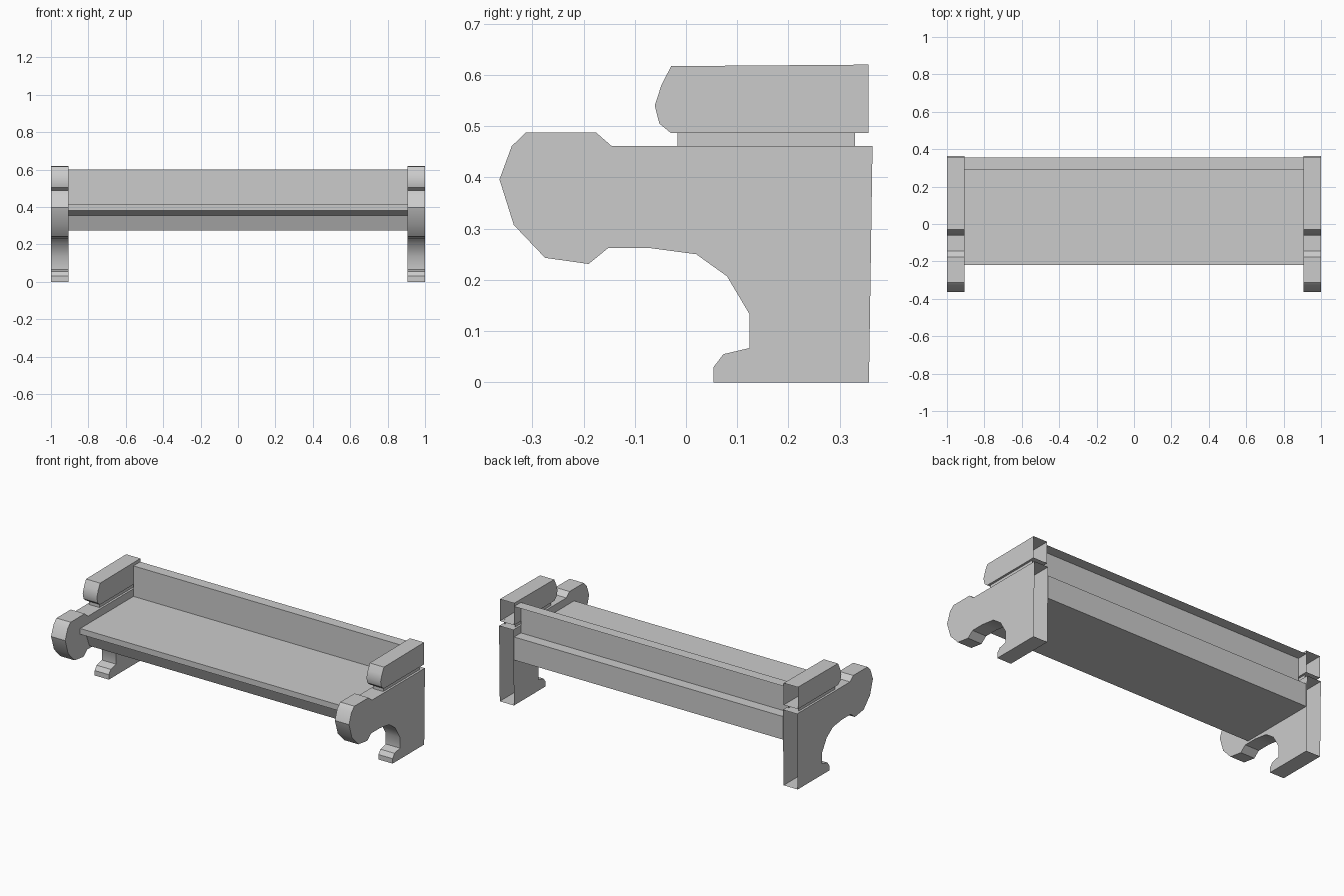
import bpy, bmesh, math

if "Cube" in bpy.data.objects:
    bpy.data.objects.remove(bpy.data.objects["Cube"])

def prism(name, pts, x0, x1, skip=(), caps=True, mirror=False):
    """Extrude a (y, z) outline along x; edges listed in skip stay open."""
    bm = bmesh.new()
    a = [bm.verts.new((x0, y, z)) for y, z in pts]
    b = [bm.verts.new((x1, y, z)) for y, z in pts]
    n = len(pts)
    for i in range(n):
        if i not in skip:
            j = (i + 1) % n
            bm.faces.new((a[i], a[j], b[j], b[i]))
    if caps:
        bm.faces.new(a[::-1])
        bm.faces.new(b)
    # outlines run clockwise seen from +x or not: fix by signed area
    area = sum(pts[i][0] * pts[(i + 1) % n][1] - pts[(i + 1) % n][0] * pts[i][1]
               for i in range(n))
    if area < 0:
        bmesh.ops.reverse_faces(bm, faces=bm.faces[:])
    me = bpy.data.meshes.new(name)
    bm.to_mesh(me)
    bm.free()
    ob = bpy.data.objects.new(name, me)
    bpy.context.collection.objects.link(ob)
    if mirror:
        m = ob.modifiers.new("Mirror", 'MIRROR')
        m.use_axis = (True, False, False)
        m.use_mirror_merge = False
    bpy.ops.object.select_all(action='DESELECT')
    ob.select_set(True)
    bpy.context.view_layer.objects.active = ob
    bpy.ops.object.shade_smooth_by_angle(angle=math.radians(35))
    return ob

# carved end panels, open at the back
panel = [(.357, 0), (.054, 0), (.054, .03), (.073, .055), (.124, .067),
         (.124, .133), (.08, .207), (.02, .25), (-.07, .262), (-.152, .262),
         (-.19, .231), (-.275, .243), (-.336, .307), (-.364, .396),
         (-.34, .461), (-.312, .488), (-.176, .488), (-.145, .461), (.364, .461)]
prism("end_panel", panel, .905, 1, skip=(len(panel) - 1,), mirror=True)

# recessed neck between panel and armrest
prism("armrest_neck", [(.33, .46), (-.017, .46), (-.017, .489), (.33, .489)],
      .918, .987, skip=(3,), mirror=True)

# armrest blocks, open at the back
arm = [(.356, .487), (-.03, .487), (-.052, .505), (-.061, .54),
       (-.048, .58), (-.029, .617), (.356, .62)]
prism("armrest", arm, .905, 1, skip=(len(arm) - 1,), mirror=True)

# seat with bevelled front lip and undercut apron
seat = [(.355, .275), (-.13, .275), (-.165, .355), (-.22, .38),
        (-.22, .415), (.355, .415)]
prism("seat", seat, -.905, .905)

# backrest shell: front face and top ledge, open behind
back = [(.29, .415), (.29, .6), (.355, .6), (.355, .415)]
prism("backrest", back, -.905, .905, skip=(2, 3), caps=False)
